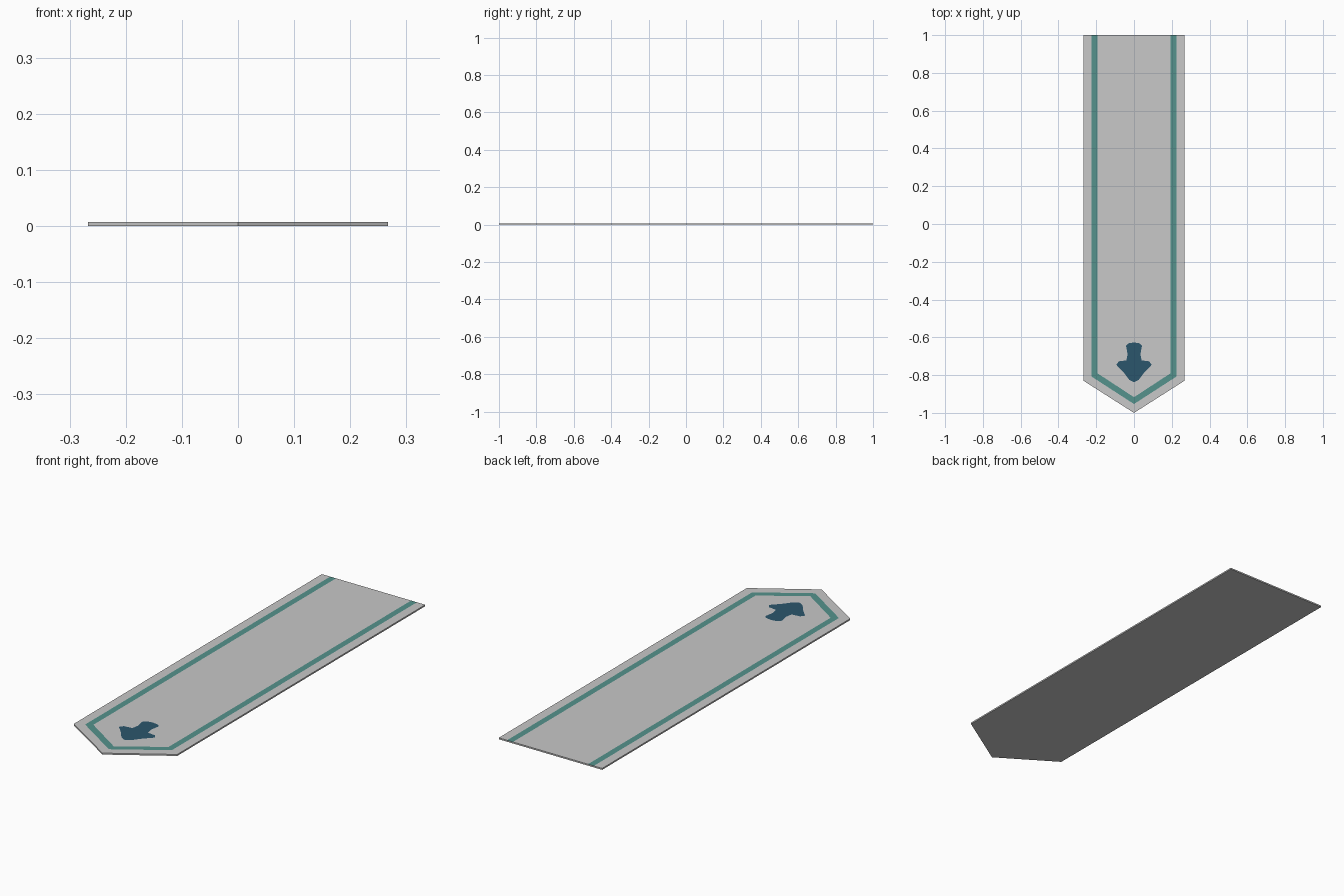
import bpy
import bmesh
from mathutils import Vector
from mathutils.geometry import delaunay_2d_cdt

if "Cube" in bpy.data.objects:
    bpy.data.objects.remove(bpy.data.objects["Cube"])

THICK = 0.007


def material(name, rgb):
    m = bpy.data.materials.new(name)
    m.diffuse_color = (*rgb, 1)
    m.use_nodes = True
    m.node_tree.nodes["Principled BSDF"].inputs["Base Color"].default_value = m.diffuse_color
    return m


def mirrored(half):
    """Close a right-hand half outline (ordered upwards) across x = 0."""
    left = [(-x, y) for x, y in reversed(half) if x > 0]
    return half + left


# Outlines seen from above, counter-clockwise
board = mirrored([(0, -1), (0.267, -0.83), (0.267, 1)])
outer = [(0, -0.953), (0.224, -0.808), (0.224, 1)]
inner = [(0, -0.917), (0.194, -0.790), (0.194, 1)]
stripe_right = outer + inner[::-1]
stripe_left = [(-x, y) for x, y in reversed(stripe_right)]
arrow = mirrored([(0, -0.838), (0.025, -0.825), (0.055, -0.785), (0.094, -0.745),
                  (0.080, -0.727), (0.040, -0.722), (0.034, -0.69),
                  (0.042, -0.645), (0.03, -0.632), (0, -0.627)])
outlines = [board, stripe_right, stripe_left, arrow]
face_material = [0, 1, 1, 2]

# Cut the painted stripes and arrow into the top face
points, loops = [], []
for outline in outlines:
    loops.append(list(range(len(points), len(points) + len(outline))))
    points += [Vector(p) for p in outline]
verts, _, faces, _, _, sources = delaunay_2d_cdt(points, [], loops, 1, 1e-5)

bm = bmesh.new()
top = [bm.verts.new((v.x, v.y, THICK)) for v in verts]
for f, src in zip(faces, sources):
    face = bm.faces.new([top[i] for i in f])
    face.material_index = face_material[max(src)]
    face.normal_update()
    if face.normal.z < 0:
        face.normal_flip()

# Side walls and underside
rim = [e for e in bm.edges if e.is_boundary]
walls = bmesh.ops.extrude_edge_only(bm, edges=rim)["geom"]
for g in walls:
    if isinstance(g, bmesh.types.BMVert):
        g.co.z = 0
    elif isinstance(g, bmesh.types.BMFace):
        g.material_index = 0
bottom = [e for e in bm.edges if e.is_boundary]
for f in bmesh.ops.contextual_create(bm, geom=bottom)["faces"]:
    f.material_index = 0
bmesh.ops.recalc_face_normals(bm, faces=bm.faces)

mesh = bpy.data.meshes.new("pointed_board")
bm.to_mesh(mesh)
bm.free()
mesh.materials.append(material("light grey", (0.58, 0.58, 0.58)))
mesh.materials.append(material("teal stripe", (0.09, 0.29, 0.265)))
mesh.materials.append(material("navy arrow", (0.024, 0.093, 0.15)))
bpy.context.collection.objects.link(bpy.data.objects.new("pointed_board", mesh))
